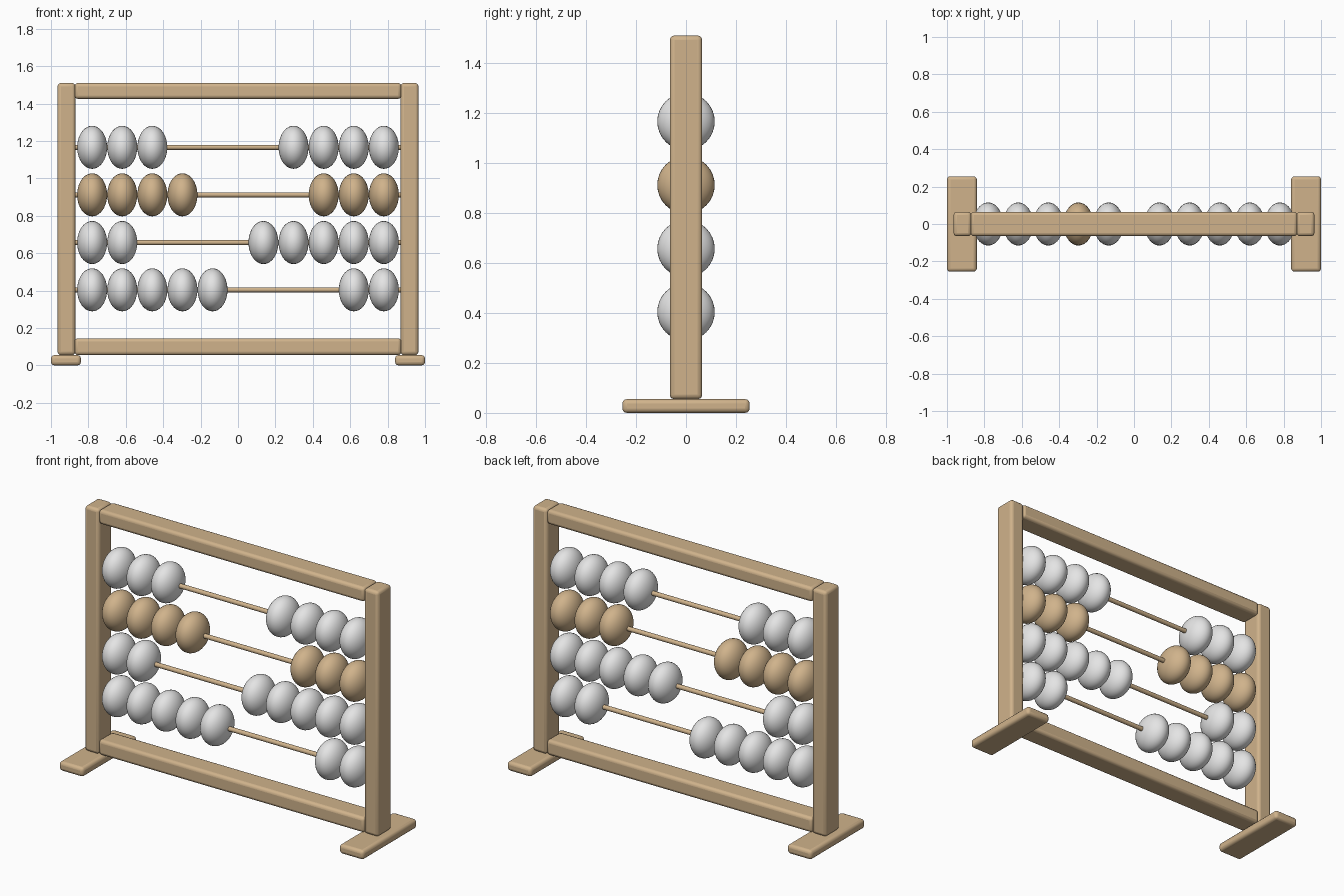
import bpy
import math

if "Cube" in bpy.data.objects:
    bpy.data.objects.remove(bpy.data.objects["Cube"])


def make_material(name, rgb):
    mat = bpy.data.materials.new(name)
    mat.use_nodes = True
    mat.diffuse_color = (*rgb, 1)
    mat.node_tree.nodes["Principled BSDF"].inputs["Base Color"].default_value = (*rgb, 1)
    return mat


wood = make_material("tan wood", (0.63, 0.45, 0.26))
pale = make_material("pale grey", (0.78, 0.78, 0.78))


def finish(name, mat):
    obj = bpy.context.object
    obj.name = name
    obj.data.materials.append(mat)
    bpy.ops.object.shade_smooth_by_angle(angle=math.radians(35))
    return obj


def beam(name, x, y, z):
    """Rounded wooden bar filling the given (low, high) ranges."""
    spans = (x, y, z)
    bpy.ops.mesh.primitive_cube_add(size=1, location=[(a + b) / 2 for a, b in spans])
    bpy.context.object.scale = [b - a for a, b in spans]
    bpy.ops.object.transform_apply(location=False, rotation=False, scale=True)
    obj = finish(name, wood)
    bevel = obj.modifiers.new("rounded edges", 'BEVEL')
    bevel.width = 0.018
    bevel.segments = 3


# Frame: feet, posts and rails
depth = (-0.065, 0.065)
for side, s in (("left", 1), ("right", -1)):
    beam(side + "_foot", sorted((s * 0.84, s)), (-0.255, 0.255), (0, 0.055))
    beam(side + "_post", sorted((s * 0.87, s * 0.965)), depth, (0.055, 1.51))
beam("bottom_rail", (-0.873, 0.873), depth, (0.055, 0.145))
beam("top_rail", (-0.873, 0.873), depth, (1.425, 1.51))

# Rods with beads pushed to either end: height, beads at -x, beads at +x, colour
rows = [(0.404, 5, 2, pale), (0.657, 2, 5, pale),
        (0.912, 4, 3, wood), (1.166, 3, 4, pale)]
pitch = 0.161
for row, (z, low, high, mat) in enumerate(rows, 1):
    bpy.ops.mesh.primitive_cylinder_add(vertices=24, radius=0.0135, depth=1.76,
                                        location=(0, 0, z), rotation=(0, math.pi / 2, 0))
    finish(f"rod_{row}", wood)
    places = [-0.78 + i * pitch for i in range(low)] + [0.78 - i * pitch for i in range(high)]
    for n, x in enumerate(places, 1):
        bpy.ops.mesh.primitive_uv_sphere_add(segments=32, ring_count=20, radius=1,
                                             location=(x, 0, z), rotation=(0, math.pi / 2, 0))
        bpy.context.object.scale = (0.115, 0.115, 0.08)
        finish(f"bead_{row}_{n}", mat)
